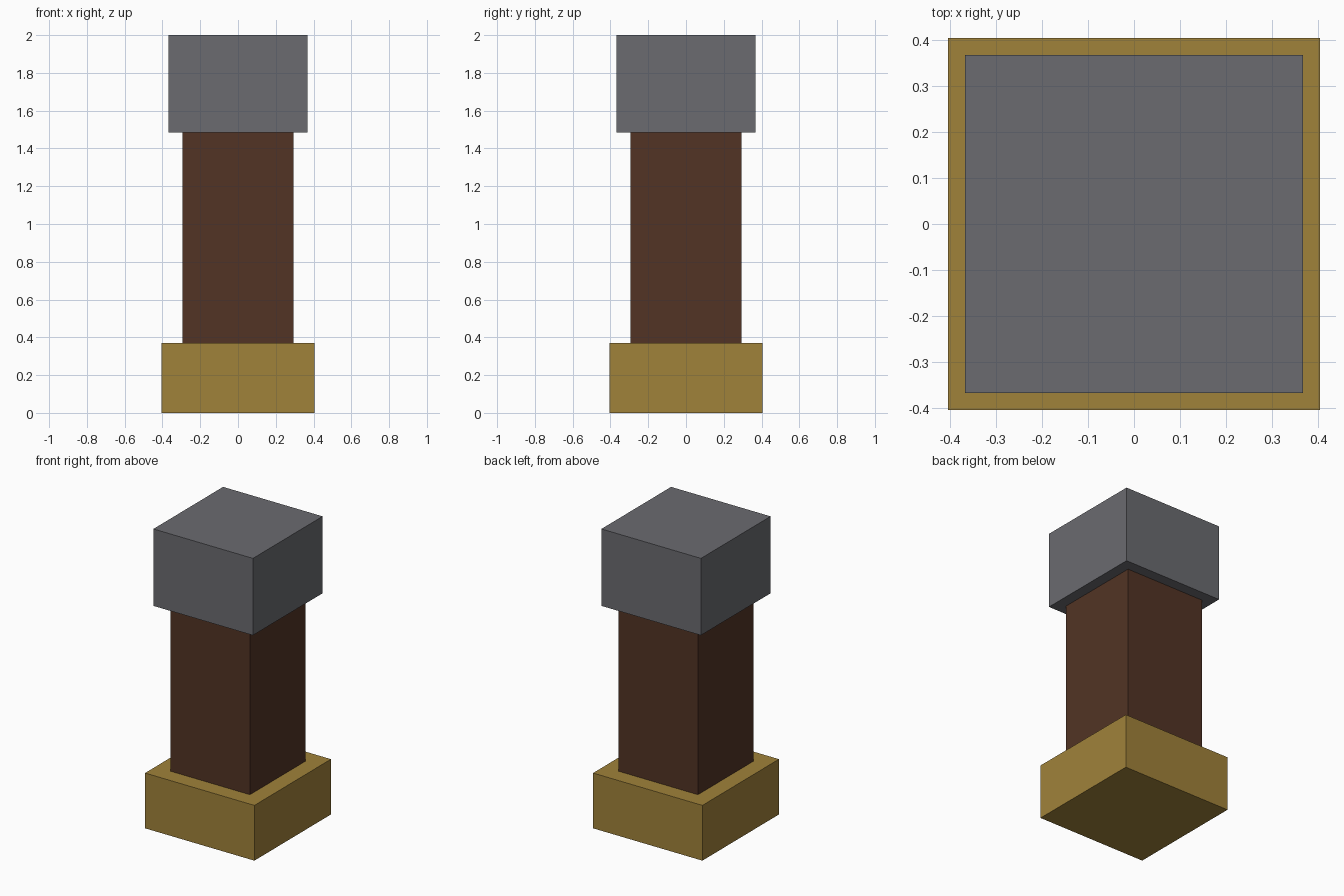
import bpy
import bmesh
from mathutils import Matrix

cube = bpy.data.objects.get("Cube")
if cube:
    bpy.data.objects.remove(cube, do_unlink=True)


def make_material(name, rgb):
    mat = bpy.data.materials.new(name)
    mat.use_nodes = True
    color = (*rgb, 1.0)
    mat.diffuse_color = color
    mat.node_tree.nodes["Principled BSDF"].inputs["Base Color"].default_value = color
    return mat


def square_block(name, width, bottom, top, mat):
    """Square block centred on the z axis, spanning bottom to top."""
    height = top - bottom
    bm = bmesh.new()
    bmesh.ops.create_cube(bm, size=1.0, matrix=Matrix.Diagonal((width, width, height, 1.0)))
    mesh = bpy.data.meshes.new(name)
    bm.to_mesh(mesh)
    bm.free()
    mesh.materials.append(mat)
    obj = bpy.data.objects.new(name, mesh)
    obj.location.z = (bottom + top) / 2
    bpy.context.collection.objects.link(obj)
    return obj


gold = make_material("gold", (0.352, 0.223, 0.042))
brown = make_material("dark brown", (0.084, 0.034, 0.018))
grey = make_material("grey", (0.145, 0.147, 0.162))

# Heights where the parts meet
base_top = 0.37
cap_bottom = 1.485

# Wide foot, slim shaft and overhanging cap
square_block("base", 0.81, 0.0, base_top, gold)
square_block("shaft", 0.59, base_top, cap_bottom, brown)
square_block("cap", 0.737, cap_bottom, 2.0, grey)
